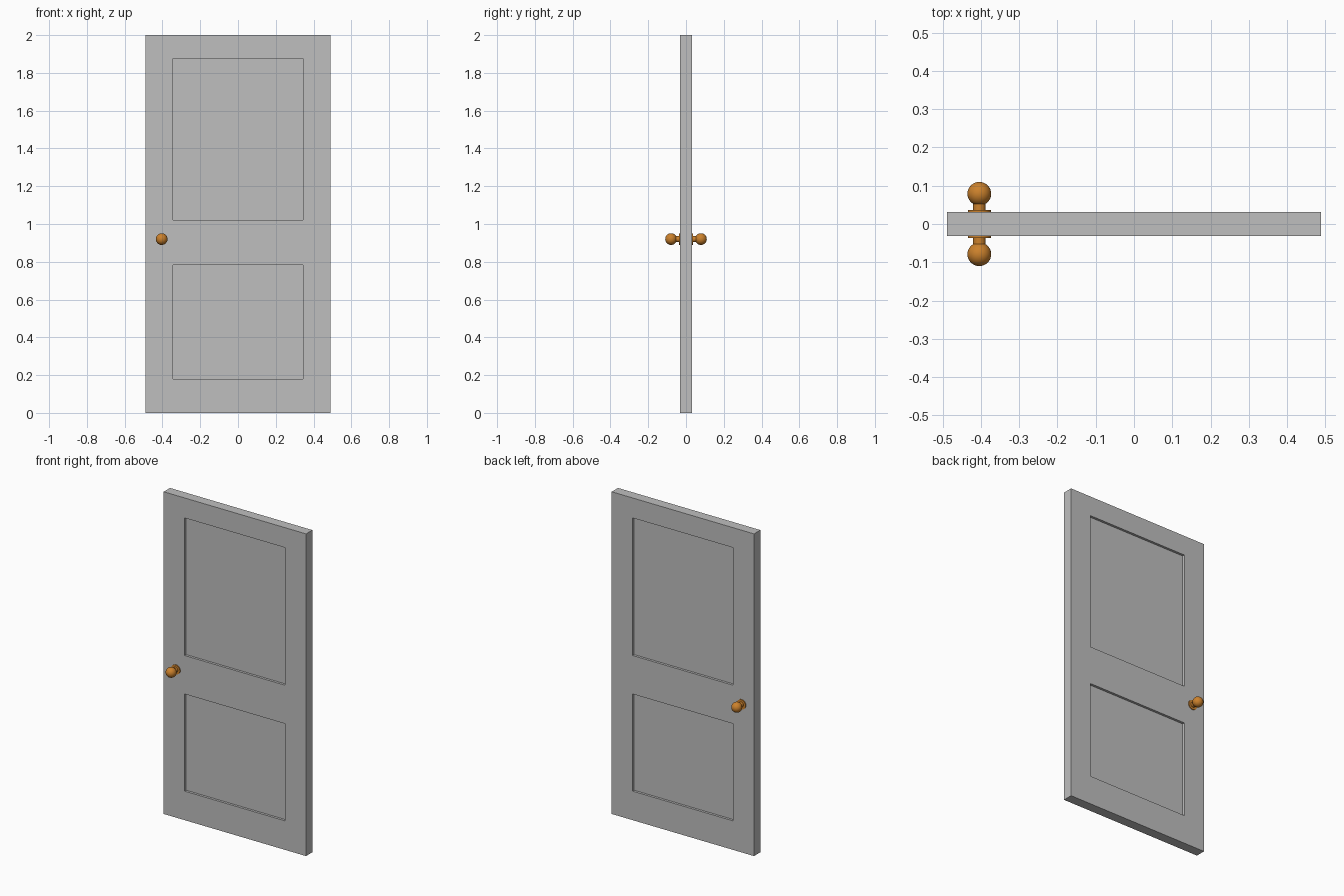
import bpy
import bmesh
import math
from mathutils import Matrix

if "Cube" in bpy.data.objects:
    bpy.data.objects.remove(bpy.data.objects["Cube"], do_unlink=True)


def make_material(name, colour):
    mat = bpy.data.materials.new(name)
    mat.use_nodes = True
    mat.diffuse_color = colour
    mat.node_tree.nodes["Principled BSDF"].inputs["Base Color"].default_value = colour
    return mat


def add_object(name, bm, mat):
    bmesh.ops.recalc_face_normals(bm, faces=bm.faces)
    mesh = bpy.data.meshes.new(name)
    bm.to_mesh(mesh)
    bm.free()
    mesh.materials.append(mat)
    obj = bpy.data.objects.new(name, mesh)
    bpy.context.collection.objects.link(obj)
    return obj


grey = make_material("grey paint", (0.52, 0.52, 0.52, 1))
brass = make_material("orange brass", (0.6, 0.22, 0.025, 1))

HALF_WIDTH, HALF_DEPTH, RECESS = 0.489, 0.031, 0.015
PANEL_X = 0.345
KNOB_X, KNOB_Z = -0.404, 0.92

# Door leaf: a grid of faces on each side, with the two panel faces sunk in
xs = (-HALF_WIDTH, -PANEL_X, PANEL_X, HALF_WIDTH)
zs = (0, 0.18, 0.783, 1.022, 1.876, 2)
bm = bmesh.new()
panels = []
for side in (-1, 1):
    grid = [[bm.verts.new((x, side * HALF_DEPTH, z)) for z in zs] for x in xs]
    for i in range(len(xs) - 1):
        for j in range(len(zs) - 1):
            face = bm.faces.new((grid[i][j], grid[i + 1][j],
                                 grid[i + 1][j + 1], grid[i][j + 1]))
            if i == 1 and j in (1, 3):
                panels.append((face, side))
bmesh.ops.bridge_loops(bm, edges=[e for e in bm.edges if e.is_boundary])
for face, side in panels:
    sunk = bmesh.ops.extrude_discrete_faces(bm, faces=[face])["faces"][0]
    bmesh.ops.translate(bm, verts=sunk.verts, vec=(0, -side * RECESS, 0))
add_object("door_leaf", bm, grey)


def cylinder(bm, radius, start, end, side):
    place = (Matrix.Translation((KNOB_X, side * (start + end) / 2, KNOB_Z))
             @ Matrix.Rotation(math.pi / 2, 4, "X"))
    bmesh.ops.create_cone(bm, cap_ends=True, segments=32, radius1=radius,
                          radius2=radius, depth=end - start, matrix=place)


# Door handles: thin rosette, stem and round knob on both sides
for label, side in (("front", -1), ("back", 1)):
    bm = bmesh.new()
    cylinder(bm, 0.03, HALF_DEPTH - 0.002, 0.036, side)
    cylinder(bm, 0.016, HALF_DEPTH, 0.07, side)
    ball = (Matrix.Translation((KNOB_X, side * 0.079, KNOB_Z))
            @ Matrix.Rotation(math.pi / 2, 4, "X"))
    bmesh.ops.create_uvsphere(bm, u_segments=32, v_segments=16,
                              radius=0.031, matrix=ball)
    handle = add_object(label + "_door_knob", bm, brass)
    bpy.ops.object.select_all(action="DESELECT")
    handle.select_set(True)
    bpy.context.view_layer.objects.active = handle
    bpy.ops.object.shade_smooth_by_angle(angle=math.radians(40))
